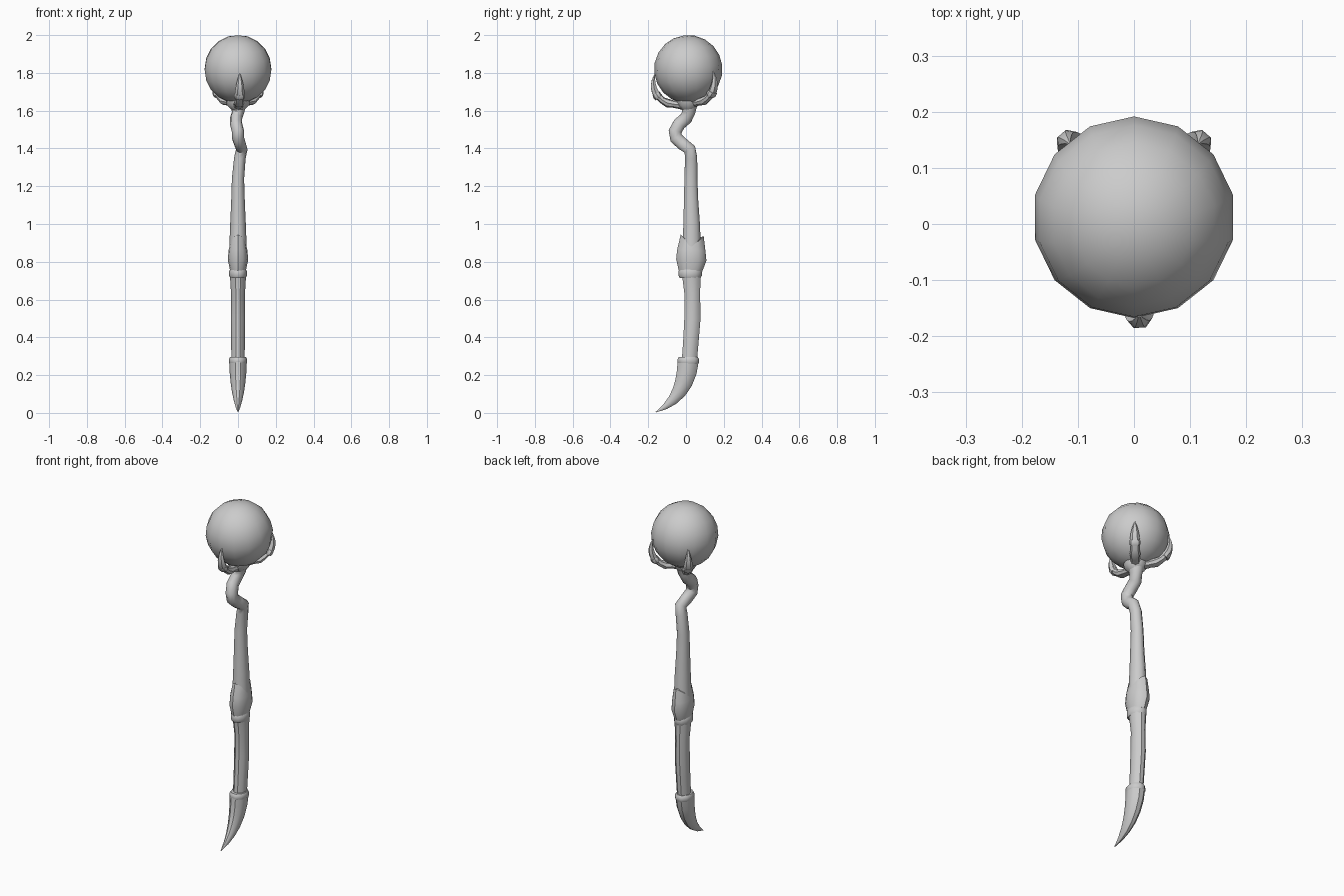
import bpy, bmesh, math
from mathutils import Vector, Matrix

cube = bpy.data.objects.get("Cube")
if cube:
    bpy.data.objects.remove(cube)

grey = bpy.data.materials.new("bone grey")
grey.use_nodes = True
colour = (0.6, 0.6, 0.6, 1)
grey.diffuse_color = colour
grey.node_tree.nodes["Principled BSDF"].inputs["Base Color"].default_value = colour


def finish(name, bm, angle=40):
    bmesh.ops.recalc_face_normals(bm, faces=bm.faces)
    mesh = bpy.data.meshes.new(name)
    bm.to_mesh(mesh)
    bm.free()
    obj = bpy.data.objects.new(name, mesh)
    bpy.context.collection.objects.link(obj)
    mesh.materials.append(grey)
    bpy.ops.object.select_all(action="DESELECT")
    obj.select_set(True)
    bpy.context.view_layer.objects.active = obj
    bpy.ops.object.shade_smooth_by_angle(angle=math.radians(angle))


def station(y, z, radius, x=0):
    return Vector((x, y, z)), radius


def tube(name, path, width=1, sides=10, wave=0, place=Matrix()):
    """Sweep an oval along (y, z, radius, sideways shift); width scales its x axis."""
    stations = [station(*point) for point in path]
    centres = [centre for centre, radius in stations]
    last = len(stations) - 1
    bm = bmesh.new()
    rings = []
    for i, (centre, radius) in enumerate(stations):
        along = (centres[min(i + 1, last)] - centres[max(i - 1, 0)]).normalized()
        side = (Vector((1, 0, 0)) - along * along.x).normalized()
        depth = along.cross(side)
        ring = []
        for k in range(sides):
            turn = math.tau * k / sides
            corner = centre + radius * (side * math.cos(turn) * width + depth * math.sin(turn))
            if i == last:
                corner.z -= wave * math.cos(2 * turn)
            ring.append(bm.verts.new(corner))
        rings.append(ring)
    for low, high in zip(rings, rings[1:]):
        for k in range(sides):
            n = (k + 1) % sides
            bm.faces.new((low[k], low[n], high[n], high[k]))
    bm.faces.new(rings[0])
    bm.faces.new(rings[-1])
    bm.transform(place)
    finish(name, bm)


def claw(name, base, bend, tip, radius, width, steps=6, **options):
    """Horn that follows a curve from base to tip and narrows to a point."""
    path = []
    for i in range(steps + 1):
        t = i / steps
        y, z = [(1 - t) ** 2 * a + 2 * t * (1 - t) * b + t * t * c
                for a, b, c in zip(base, bend, tip)]
        path.append((y, z, radius * (1.03 - t ** 1.6)))
    tube(name, path, width, **options)


def collar(name, centre, direction, radius, width, **options):
    """Rounded band around a joint."""
    y, z = centre
    dy, dz = direction
    path = [(y + dy * step, z + dz * step, radius * (1 - 0.12 * step ** 4))
            for step in (-1, -0.5, 0.5, 1)]
    tube(name, path, width, **options)


# Orb, tilted a little so its facets sit unevenly
bm = bmesh.new()
bmesh.ops.create_uvsphere(bm, u_segments=14, v_segments=10, radius=0.181)
bm.transform(Matrix.Translation((0, 0.012, 1.819)) @ Matrix.Rotation(0.12, 4, "X"))
finish("orb", bm, 60)

# Curved spike at the foot, with its collar
claw("foot_claw", (0.012, 0.28), (0, 0.08), (-0.16, 0.004), 0.057, 0.8)
collar("foot_collar", (0.012, 0.275), (0, 0.02), 0.06, 0.8)

# Lower bone of the handle
tube("lower_shaft", [
    (0.018, 0.28, 0.042), (0.026, 0.38, 0.043), (0.034, 0.5, 0.045),
    (0.034, 0.62, 0.043), (0.028, 0.73, 0.051)], 0.84)

# Ring and wavy-topped sleeve at the middle joint
collar("joint_ring", (0.022, 0.738), (0, 0.024), 0.062, 0.76, sides=12)
tube("joint_sleeve", [
    (0.023, 0.75, 0.062), (0.028, 0.81, 0.08), (0.028, 0.86, 0.075),
    (0.033, 0.92, 0.061)], 0.67, sides=12, wave=0.02)

# Upper bone, bending forward and back again under the orb
tube("upper_shaft", [
    (0.03, 0.88, 0.051), (0.03, 1, 0.046), (0.027, 1.12, 0.04),
    (0.026, 1.24, 0.036), (0.027, 1.35, 0.034, 0.01), (0.02, 1.395, 0.034, 0.02),
    (-0.02, 1.425, 0.035, 0.01), (-0.052, 1.455, 0.036),
    (-0.058, 1.49, 0.036), (-0.035, 1.53, 0.036, -0.01),
    (0, 1.56, 0.036, -0.01), (0.014, 1.59, 0.036), (0.015, 1.64, 0.05)], 0.9)

# Palm and three clawed fingers that hold the orb
tube("palm", [(0.014, 1.605, 0.035), (0.012, 1.63, 0.06), (0.012, 1.655, 0.065)])
for label, turn, lift in (("front", 3, 0), ("back_left", 139, 0.012), ("back_right", -139, 0.012)):
    place = (Matrix.Translation((0, 0.012, lift))
             @ Matrix.Rotation(math.radians(turn), 4, "Z"))
    tube(label + "_finger", [
        (-0.02, 1.628, 0.025), (-0.075, 1.634, 0.019), (-0.11, 1.64, 0.023),
        (-0.138, 1.655, 0.018), (-0.162, 1.68, 0.019)], 1.25, sides=8, place=place)
    collar(label + "_nail_collar", (-0.164, 1.678), (-0.008, 0.012), 0.023, 1.3,
           sides=8, place=place)
    claw(label + "_nail", (-0.167, 1.682), (-0.2, 1.74), (-0.173, 1.802), 0.02, 1.3,
         sides=6, place=place)
